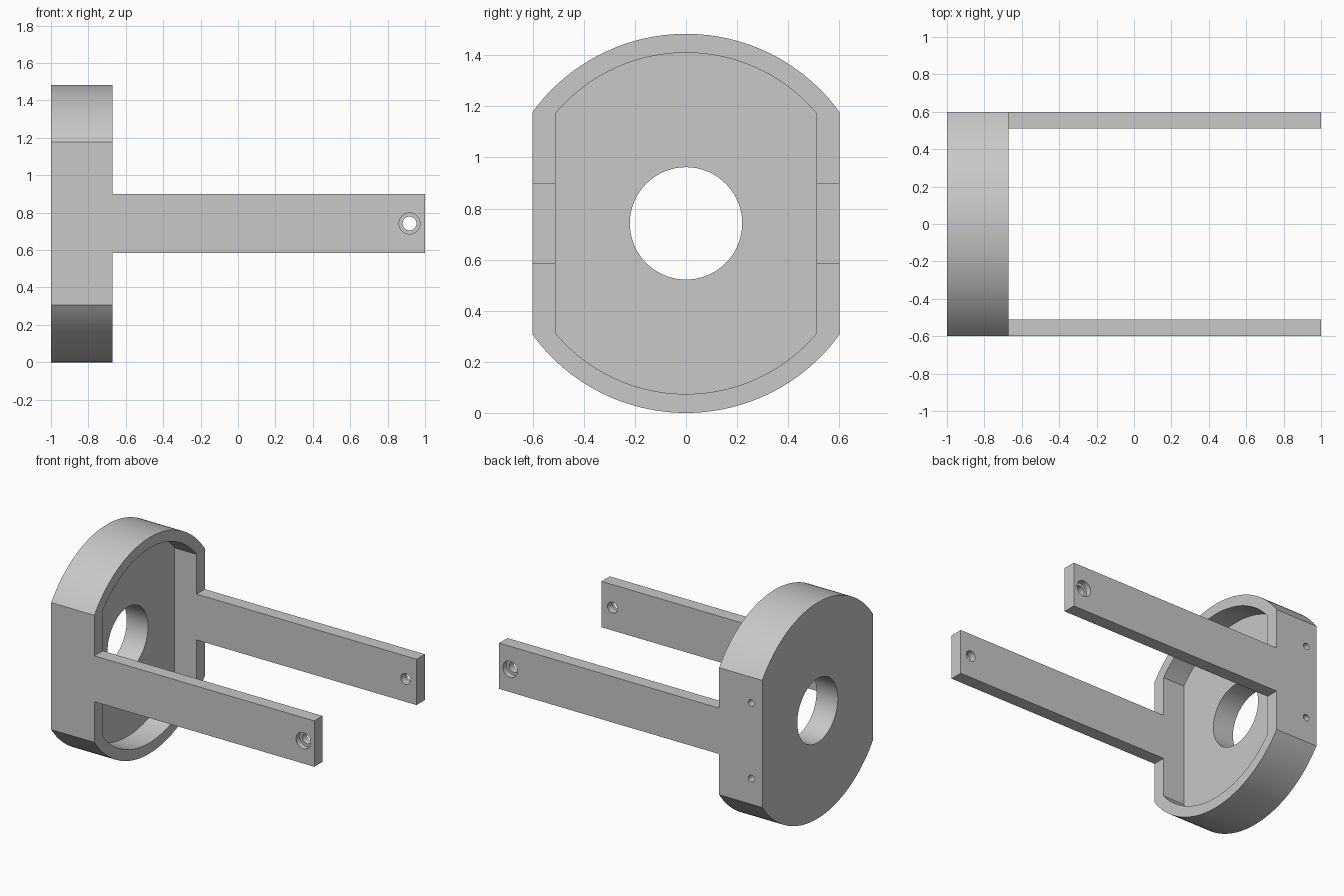
import bpy, bmesh, math
from mathutils import Matrix, Vector

cube = bpy.data.objects.get("Cube")
if cube:
    bpy.data.objects.remove(cube, do_unlink=True)

MID = 0.742           # height of the main axis
BACK, RIM, FLOOR, TIP = -1.0, -0.672, -0.838, 1.0
OUT_Y, IN_Y = 0.6, 0.51

grey = bpy.data.materials.new("plain grey")
grey.use_nodes = True
colour = (0.58, 0.58, 0.58, 1)
grey.diffuse_color = colour
grey.node_tree.nodes["Principled BSDF"].inputs["Base Color"].default_value = colour


def finish(name, bm):
    bmesh.ops.recalc_face_normals(bm, faces=bm.faces)
    mesh = bpy.data.meshes.new(name)
    bm.to_mesh(mesh)
    bm.free()
    mesh.materials.append(grey)
    obj = bpy.data.objects.new(name, mesh)
    bpy.context.collection.objects.link(obj)
    return obj


def flatted_disc(name, radius, half_width, x0, x1, steps=48):
    """Disc along x with its two sides cut flat."""
    a = math.asin(half_width / radius)
    angles = [-a + 2 * a * i / steps for i in range(steps + 1)]
    angles += [t + math.pi for t in angles]
    bm = bmesh.new()
    face = bm.faces.new([bm.verts.new((x0, radius * math.sin(t), MID + radius * math.cos(t)))
                         for t in angles])
    ext = bmesh.ops.extrude_face_region(bm, geom=[face])
    verts = [v for v in ext["geom"] if isinstance(v, bmesh.types.BMVert)]
    bmesh.ops.translate(bm, verts=verts, vec=(x1 - x0, 0, 0))
    return finish(name, bm)


def rod(name, radius, start, end, sides=40):
    start, end = Vector(start), Vector(end)
    axis = end - start
    turn = Vector((0, 0, 1)).rotation_difference(axis).to_matrix().to_4x4()
    bm = bmesh.new()
    bmesh.ops.create_cone(bm, cap_ends=True, segments=sides, radius1=radius, radius2=radius,
                          depth=axis.length,
                          matrix=Matrix.Translation((start + end) / 2) @ turn)
    return finish(name, bm)


def box(name, low, high):
    low, high = Vector(low), Vector(high)
    bm = bmesh.new()
    bmesh.ops.create_cube(bm, size=1, matrix=Matrix.Translation((low + high) / 2)
                          @ Matrix.Diagonal((*(high - low), 1)))
    return finish(name, bm)


def carve(obj, cutters):
    """Cut each cutter out of the part, then remove the cutters."""
    for cutter in cutters:
        cutter.hide_render = True
        mod = obj.modifiers.new("cut", 'BOOLEAN')
        mod.operation, mod.solver, mod.object = 'DIFFERENCE', 'EXACT', cutter
    bpy.context.view_layer.update()
    graph = bpy.context.evaluated_depsgraph_get()
    mesh = bpy.data.meshes.new_from_object(obj.evaluated_get(graph))
    obj.modifiers.clear()
    obj.data = mesh
    for cutter in cutters:
        bpy.data.objects.remove(cutter, do_unlink=True)
    bpy.ops.object.select_all(action='DESELECT')
    obj.select_set(True)
    bpy.context.view_layer.objects.active = obj
    bpy.ops.object.shade_smooth_by_angle(angle=math.radians(30))


# Cup-shaped housing with a central bore and two blind screw holes at the back
housing = flatted_disc("housing", 0.742, OUT_Y, BACK, RIM)
cuts = [flatted_disc("recess_cutter", 0.668, IN_Y, FLOOR, RIM + 0.1),
        rod("bore_cutter", 0.22, (BACK - 0.1, 0, MID), (RIM, 0, MID), 72)]
for dz in (-0.26, 0.26):
    cuts.append(rod("screw_cutter", 0.023, (-0.917, 0.4, MID + dz),
                    (-0.917, OUT_Y + 0.1, MID + dz), 24))
carve(housing, cuts)

# Two arms, each with a pin hole counterbored from outside
for side, label in ((1, "left_arm"), (-1, "right_arm")):
    ys = sorted((side * IN_Y, side * OUT_Y))
    arm = box(label, (RIM, ys[0], 0.585), (TIP, ys[1], 0.9))
    carve(arm, [rod("pin_cutter", 0.037, (0.917, side * 0.4, MID), (0.917, side * 0.7, MID)),
                rod("counterbore_cutter", 0.056, (0.917, side * 0.56, MID),
                    (0.917, side * 0.7, MID))])
